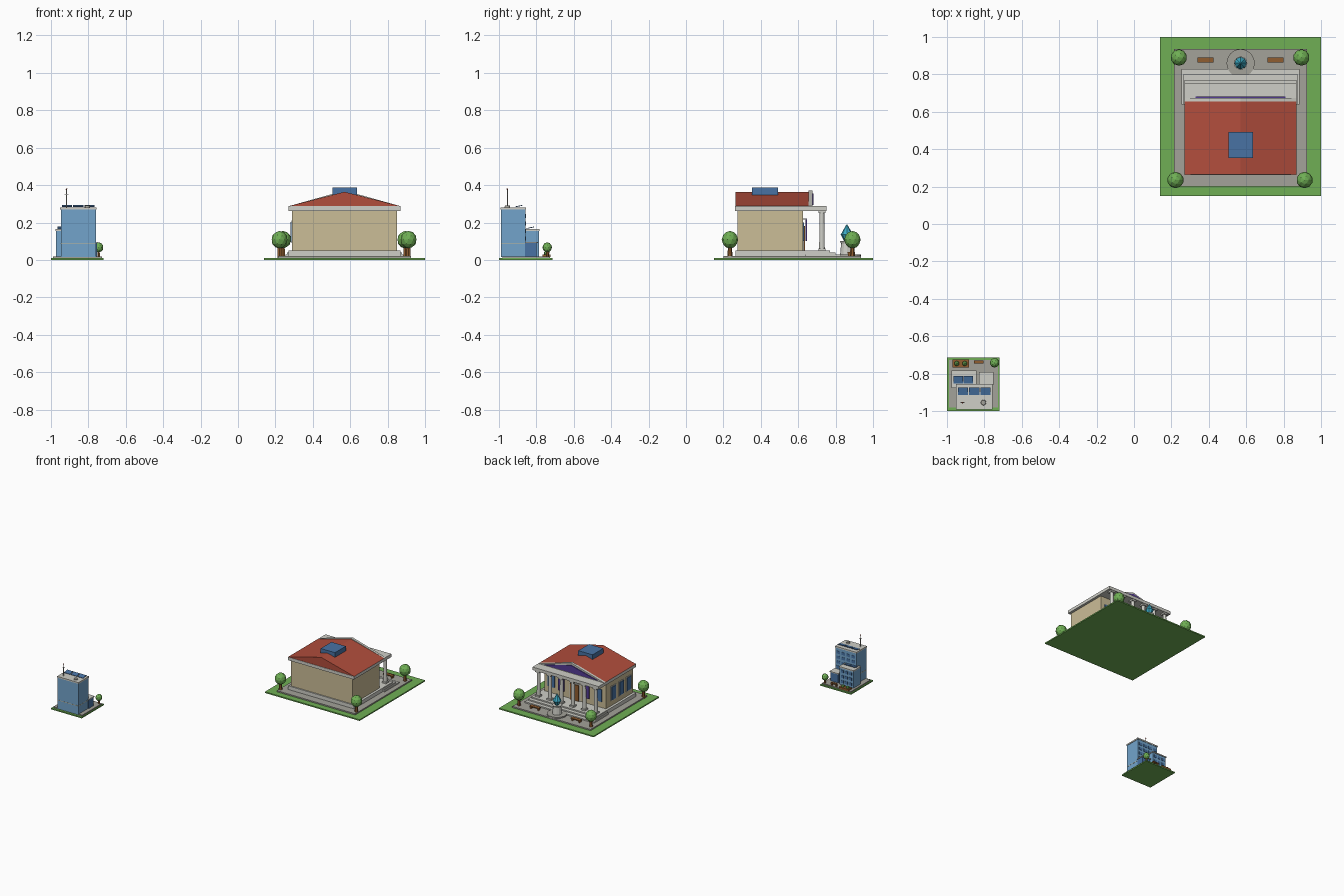
import bpy
import bmesh
import math
from mathutils import Matrix

default_cube = bpy.data.objects.get("Cube")
if default_cube:
    bpy.data.objects.remove(default_cube, do_unlink=True)


def make_material(name, red, green, blue):
    material = bpy.data.materials.new(name)
    material.use_nodes = True
    colour = (red, green, blue, 1)
    material.diffuse_color = colour
    material.node_tree.nodes["Principled BSDF"].inputs["Base Color"].default_value = colour
    return material


grass = make_material("grass green", .16, .43, .09)
paving = make_material("paving grey", .37, .36, .32)
stone = make_material("white stone", .62, .62, .57)
sand = make_material("sand wall", .6, .51, .31)
tile = make_material("red tile", .44, .075, .045)
glass = make_material("light blue glass", .17, .37, .6)
panel = make_material("dark blue glass", .065, .17, .37)
water = make_material("teal water", .045, .4, .55)
purple = make_material("purple cloth", .09, .045, .3)
wood = make_material("brown wood", .28, .11, .03)


def finish(name, mesh_builder, material):
    mesh = bpy.data.meshes.new(name)
    bmesh.ops.recalc_face_normals(mesh_builder, faces=mesh_builder.faces)
    mesh_builder.to_mesh(mesh)
    mesh_builder.free()
    mesh.materials.append(material)
    part = bpy.data.objects.new(name, mesh)
    bpy.context.scene.collection.objects.link(part)
    return part


def box(name, material, x, y, z, tilt=0):
    """Box from three (low, high) ranges, optionally tilted about x."""
    bm = bmesh.new()
    bmesh.ops.create_cube(bm, size=1)
    size = [high - low for low, high in (x, y, z)]
    bmesh.ops.scale(bm, vec=size, verts=bm.verts)
    bmesh.ops.rotate(bm, matrix=Matrix.Rotation(tilt, 3, "X"), verts=bm.verts)
    bmesh.ops.translate(bm, vec=[sum(span) / 2 for span in (x, y, z)], verts=bm.verts)
    return finish(name, bm, material)


def tube(name, material, x, y, z, bottom, top, sides=12):
    """Upright cylinder or cone over the z range."""
    bm = bmesh.new()
    bmesh.ops.create_cone(bm, cap_ends=True, segments=sides, radius1=bottom,
                          radius2=top, depth=z[1] - z[0])
    bmesh.ops.translate(bm, vec=(x, y, sum(z) / 2), verts=bm.verts)
    return finish(name, bm, material)


def ball(name, material, x, y, z, radius, height, detail=2):
    bm = bmesh.new()
    bmesh.ops.create_icosphere(bm, subdivisions=detail, radius=1)
    bmesh.ops.scale(bm, vec=(radius, radius, height), verts=bm.verts)
    bmesh.ops.translate(bm, vec=(x, y, z), verts=bm.verts)
    return finish(name, bm, material)


def gable(name, material, centre, half, y, z):
    """Triangular prism with its ridge along y."""
    bm = bmesh.new()
    corners = ((centre - half, z[0]), (centre + half, z[0]), (centre, z[1]))
    face = bm.faces.new([bm.verts.new((px, y[0], pz)) for px, pz in corners])
    extruded = bmesh.ops.extrude_face_region(bm, geom=[face], use_keep_orig=True)
    moved = [item for item in extruded["geom"] if isinstance(item, bmesh.types.BMVert)]
    bmesh.ops.translate(bm, vec=(0, y[1] - y[0], 0), verts=moved)
    return finish(name, bm, material)


def around(centre, half):
    return (centre - half, centre + half)


def tree(x, y, scale=1):
    tube("tree_trunk", wood, x, y, (.01, .01 + .075 * scale), .014 * scale, .01 * scale, 6)
    ball("tree_crown", grass, x, y, .01 + .098 * scale, .044 * scale, .047 * scale)


def bench(x, y, half, depth):
    box("bench_seat", wood, around(x, half), around(y, depth), (.035, .042))
    for side in (-1, 1):
        box("bench_leg", wood, around(x + side * half * .75, .005),
            around(y, depth * .8), (.015, .036))


# Hall grounds
mid = .57
box("hall_lawn", grass, (.14, 1), (.15, 1), (0, .01))
box("hall_paving", paving, (.213, .925), (.2, .935), (.01, .02))
tube("fountain_plaza", paving, mid, .86, (.01, .03), .075, .075, 24)
for x, y in ((.24, .89), (.895, .89), (.222, .235), (.912, .235)):
    tree(x, y)
for side in (-1, 1):
    bench(mid + side * .187, .877, .043, .014)

# Fountain
tube("fountain_pedestal", stone, mid, .86, (.03, .095), .036, .03)
tube("fountain_basin", stone, mid, .86, (.085, .1), .03, .036)
tube("water_drop_lower", water, mid, .86, (.1, .135), .014, .033, 8)
tube("water_drop_upper", water, mid, .86, (.135, .19), .033, .002, 8)

# Hall base and front steps
box("hall_plinth", stone, (.27, .87), (.265, .64), (.02, .05))
for index, reach in enumerate((.83, .8, .77)):
    edge = .025 - index * .008
    box("front_step", stone, (.28 - edge, .86 + edge), (.64, reach),
        (.015, .03 + index * .01))

# Hall walls, cornice and roof
box("hall_walls", sand, (.29, .85), (.275, .625), (.05, .265))
box("cornice", stone, (.27, .87), (.262, .75), (.262, .287))
gable("roof", tile, mid, .3, (.265, .66), (.287, .364))
gable("pediment", stone, mid, .3, (.655, .675), (.287, .371))
gable("pediment_inset", purple, mid, .24, (.675, .682), (.294, .355))
box("skylight", panel, (.505, .635), (.352, .492), (.345, .386))

# Columns with bases and capitals
for index in range(6):
    x = .31 + index * .104
    tube("column", stone, x, .727, (.05, .262), .015, .013)
    box("column_base", stone, around(x, .019), around(.727, .019), (.05, .062))
    box("column_capital", stone, around(x, .019), around(.727, .019), (.25, .262))

# Door, banners and windows
box("door_frame", stone, around(mid, .05), (.625, .63), (.05, .19))
box("door", wood, around(mid, .038), (.63, .637), (.05, .18))
for side in (-1, 1):
    box("banner", purple, around(mid + side * .115, .025), (.638, .646), (.1, .215))
    box("banner_rod", stone, around(mid + side * .115, .03), (.625, .648), (.215, .221))
    box("front_window", panel, around(mid + side * .215, .03), (.625, .632), (.1, .2))
for y in (.33, .43, .53):
    box("side_window_frame", stone, (.286, .29), around(y, .034), (.09, .21))
    box("side_window", panel, (.282, .287), around(y, .027), (.097, .203))

# Office grounds
box("office_lawn", grass, (-1, -.72), (-1, -.714), (0, .01))
box("office_paving", paving, (-.99, -.727), (-.982, -.728), (.01, .018))
tree(-.745, -.742, .58)
bench(-.83, -.738, .026, .008)
box("planter", wood, (-.97, -.882), (-.768, -.724), (.015, .03))
for x in (-.948, -.905):
    ball("planter_bush", grass, x, -.746, .035, .015, .014, 1)

# Office tower, wing and entrance
box("tower", glass, (-.947, -.76), (-.988, -.858), (.015, .27))
box("tower_roof", stone, (-.951, -.756), (-.991, -.855), (.27, .281))
box("wing", glass, (-.972, -.845), (-.875, -.787), (.015, .155))
box("wing_roof", stone, (-.976, -.841), (-.877, -.783), (.155, .164))
box("entrance", panel, (-.825, -.755), (-.86, -.798), (.015, .09))
box("entrance_roof", stone, (-.83, -.75), (-.86, -.792), (.09, .097))
box("tower_stripe", sand, (-.948, -.759), (-.989, -.857), (.084, .088))

# Office windows, repeated by floor
for floor in range(4):
    z = around(.115 + floor * .04, .011)
    for bay in range(4):
        x = -.92 + bay * .045
        box("tower_window", panel, around(x, .015), (-.858, -.856), z)
for floor in range(3):
    for bay in range(3):
        x = -.945 + bay * .037
        z = around(.045 + floor * .042, .011)
        box("wing_window", panel, around(x, .012), (-.787, -.785), z)

# Roof panels, antenna and vent
lean = math.radians(12)
for index in range(3):
    box("tower_solar_panel", panel, around(-.914 + index * .06, .027),
        (-.913, -.873), (.286, .29), lean)
for index in range(2):
    box("wing_solar_panel", panel, around(-.94 + index * .054, .025),
        (-.853, -.813), (.17, .174), lean)
tube("antenna_mast", stone, -.917, -.955, (.28, .378), .003, .002, 6)
box("antenna_arm", stone, around(-.917, .01), around(-.955, .002), (.348, .351))
ball("antenna_light", tile, -.917, -.955, .378, .005, .005, 1)
tube("roof_vent", paving, -.805, -.955, (.28, .29), .015, .013)
